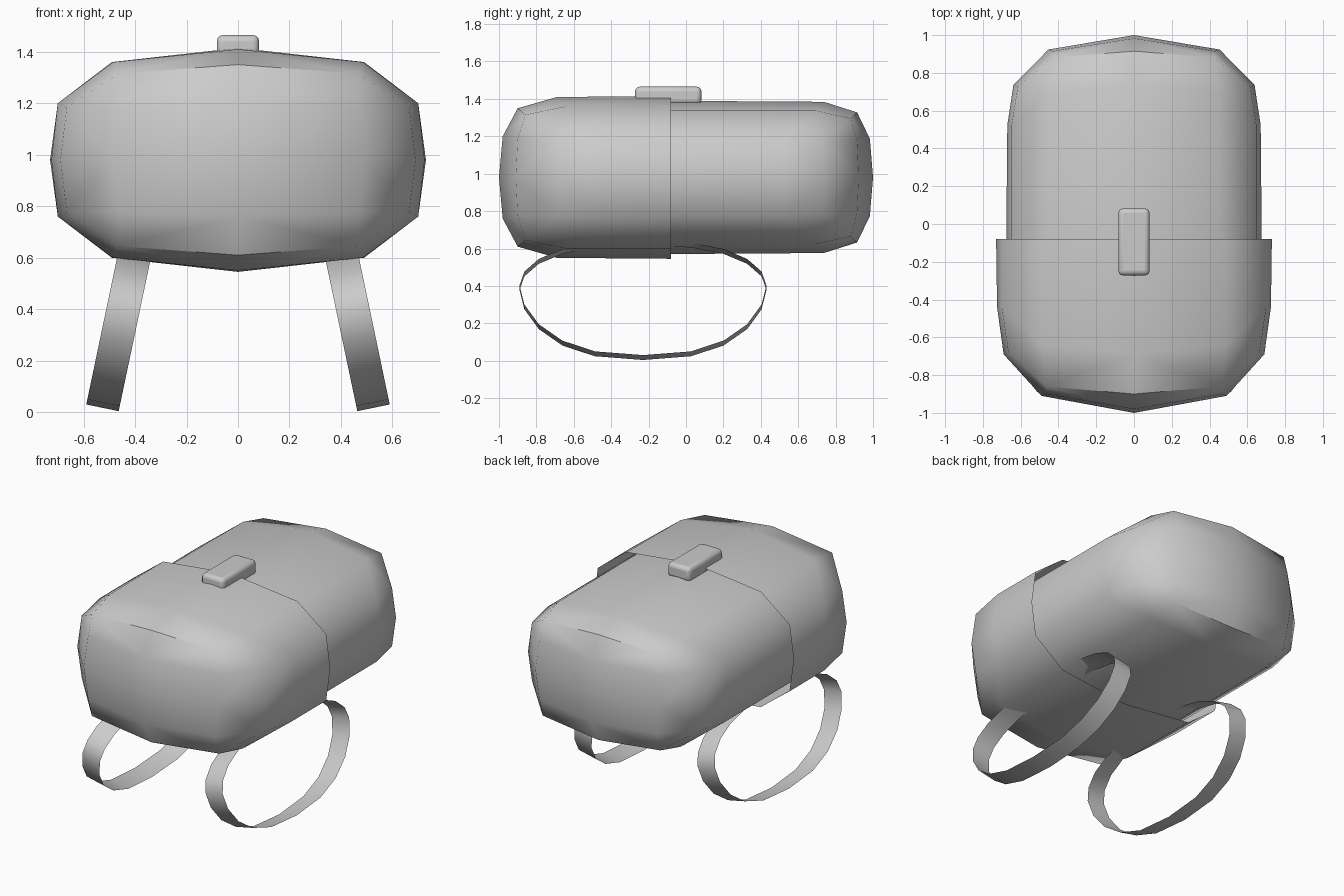
import bpy, bmesh, math

if "Cube" in bpy.data.objects:
    bpy.data.objects.remove(bpy.data.objects["Cube"])

ZC = 0.98  # height of the bag's centre line


def finish(obj, angle=50):
    bpy.ops.object.select_all(action='DESELECT')
    obj.select_set(True)
    bpy.context.view_layer.objects.active = obj
    bpy.ops.object.shade_smooth_by_angle(angle=math.radians(angle))


def add_mesh(name, verts, faces, loc=(0, 0, 0)):
    me = bpy.data.meshes.new(name)
    me.from_pydata(verts, [], faces)
    obj = bpy.data.objects.new(name, me)
    obj.location = loc
    bpy.context.collection.objects.link(obj)
    return obj


def shell(name, y_end, y_stop, sx, sd, sz, mirror_y):
    """Quarter of a rounded shell closed at y_end, mirrored around y_stop."""
    pts = [  # x, z, depth behind the end
        (0, 0, 0), (.49, 0, .09), (.465, .205, .10), (0, .22, .02),            # end face
        (.69, 0, .31), (.665, .205, .32), (.465, .335, .14), (0, .37, .10),    # edge bevel
        (.725, 0, .56), (.70, .22, .56), (.485, .38, .36), (0, .43, .31),      # side start
        (.73, 0, None), (.70, .22, None), (.49, .38, None), (0, .435, None)]   # stop ring
    verts = [(x * sx, 0 if d is None else y_end + d * sd - y_stop, z * sz)
             for x, z, d in pts]
    faces = [(0, 1, 2, 3), (1, 4, 5, 2), (3, 2, 6, 7), (2, 5, 6)]
    for a in (4, 8):
        faces += [(a + i, a + i + 4, a + i + 5, a + i + 1) for i in range(3)]
    obj = add_mesh(name, verts, faces, (0, y_stop, ZC))
    mod = obj.modifiers.new("mirror", 'MIRROR')
    mod.use_axis = (True, mirror_y, True)
    finish(obj)
    return obj


# Bag body, and the larger open cover over its front
shell("bag_body", -0.94, 0.03, 0.925, 0.85, 0.94, True)
shell("bag_cover", -1.0, -0.08, 1, 1, 1, False)


# Shoulder straps: flat tilted loops under the bag
def strap(name, side, n=20):
    verts, faces = [], []
    for i in range(n):
        a = 2 * math.pi * i / n
        c, s = math.cos(a), math.sin(a)
        y = -0.23 + 0.66 * math.copysign(abs(c) ** 0.8, c)
        z = 0.39 + (0.24 * s if s > 0 else -0.373 * abs(s) ** 1.1)
        x = 0.53 - 0.21 * z
        for w in (-1, 1):
            verts.append((side * (x + w * 0.063), y, z + w * 0.013))
    for i in range(n):
        j = (i + 1) % n
        f = (2 * i, 2 * i + 1, 2 * j + 1, 2 * j)
        faces.append(f[::-1] if side > 0 else f)
    obj = add_mesh(name, verts, faces)
    bm = bmesh.new()
    bm.from_mesh(obj.data)
    bmesh.ops.recalc_face_normals(bm, faces=bm.faces)
    bm.to_mesh(obj.data)
    bm.free()
    finish(obj)


strap("strap_right", 1)
strap("strap_left", -1)

# Buckle on top, bridging the cover edge
bpy.ops.mesh.primitive_cube_add(size=1, location=(0, -0.095, 1.417))
buckle = bpy.context.object
buckle.name = "buckle"
buckle.scale = (0.165, 0.355, 0.096)
bpy.ops.object.transform_apply(location=False, rotation=False, scale=True)
bev = buckle.modifiers.new("bevel", 'BEVEL')
bev.width = 0.025
bev.segments = 3
finish(buckle, 89)
